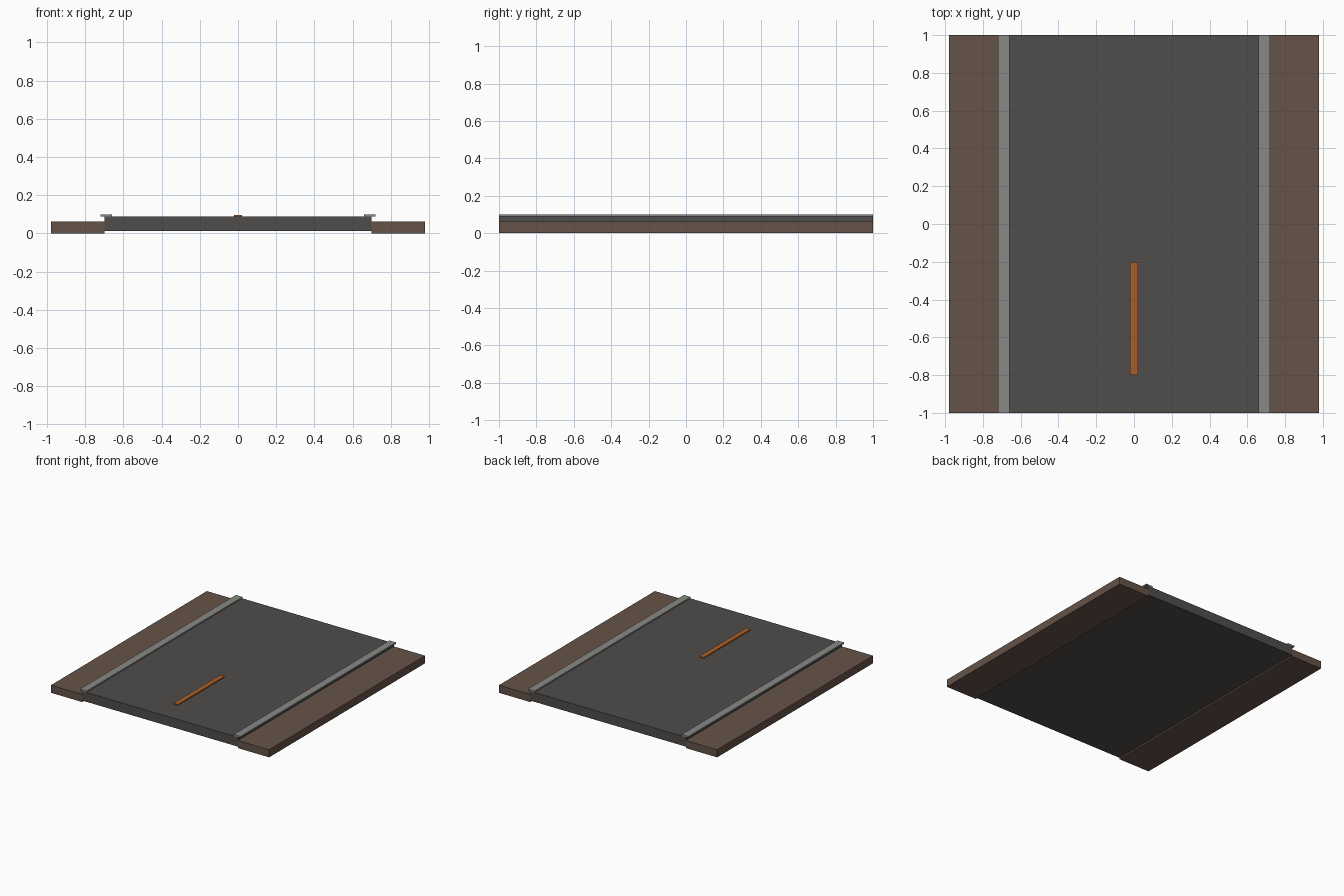
import bpy, bmesh
from mathutils import Vector

if "Cube" in bpy.data.objects:
    bpy.data.objects.remove(bpy.data.objects["Cube"])


def material(name, rgb):
    m = bpy.data.materials.new(name)
    m.diffuse_color = (*rgb, 1)
    m.use_nodes = True
    m.node_tree.nodes["Principled BSDF"].inputs["Base Color"].default_value = m.diffuse_color
    return m


def box(name, lo, hi, mat=None):
    lo, hi = Vector(lo), Vector(hi)
    bm = bmesh.new()
    bmesh.ops.create_cube(bm, size=1)
    bmesh.ops.scale(bm, vec=hi - lo, verts=bm.verts)
    bmesh.ops.translate(bm, vec=(lo + hi) / 2, verts=bm.verts)
    mesh = bpy.data.meshes.new(name)
    bm.to_mesh(mesh)
    bm.free()
    ob = bpy.data.objects.new(name, mesh)
    bpy.context.collection.objects.link(ob)
    if mat:
        mesh.materials.append(mat)
    return ob


asphalt = material("asphalt", (0.08, 0.075, 0.07))
dirt = material("dirt", (0.13, 0.085, 0.065))
edge_paint = material("edge_paint", (0.25, 0.25, 0.24))
orange = material("orange_paint", (0.42, 0.11, 0.02))

# Road slab, slightly raised off the ground
box("road_surface", (-0.70, -1, 0.012), (0.70, 1, 0.088), asphalt)

# Dirt shoulders and raised edge strips on both sides
for side, s in (("left", -1), ("right", 1)):
    for part, a, b, z0, z1, mat in (
        ("shoulder", 0.70, 0.98, 0, 0.062, dirt),
        ("edge_strip", 0.66, 0.72, 0.088, 0.1, edge_paint),
    ):
        x0, x1 = sorted((s * a, s * b))
        box(f"{part}_{side}", (x0, -1, z0), (x1, 1, z1), mat)

# Single centre dash
box("centre_dash", (-0.02, -0.8, 0.086), (0.02, -0.2, 0.096), orange)
